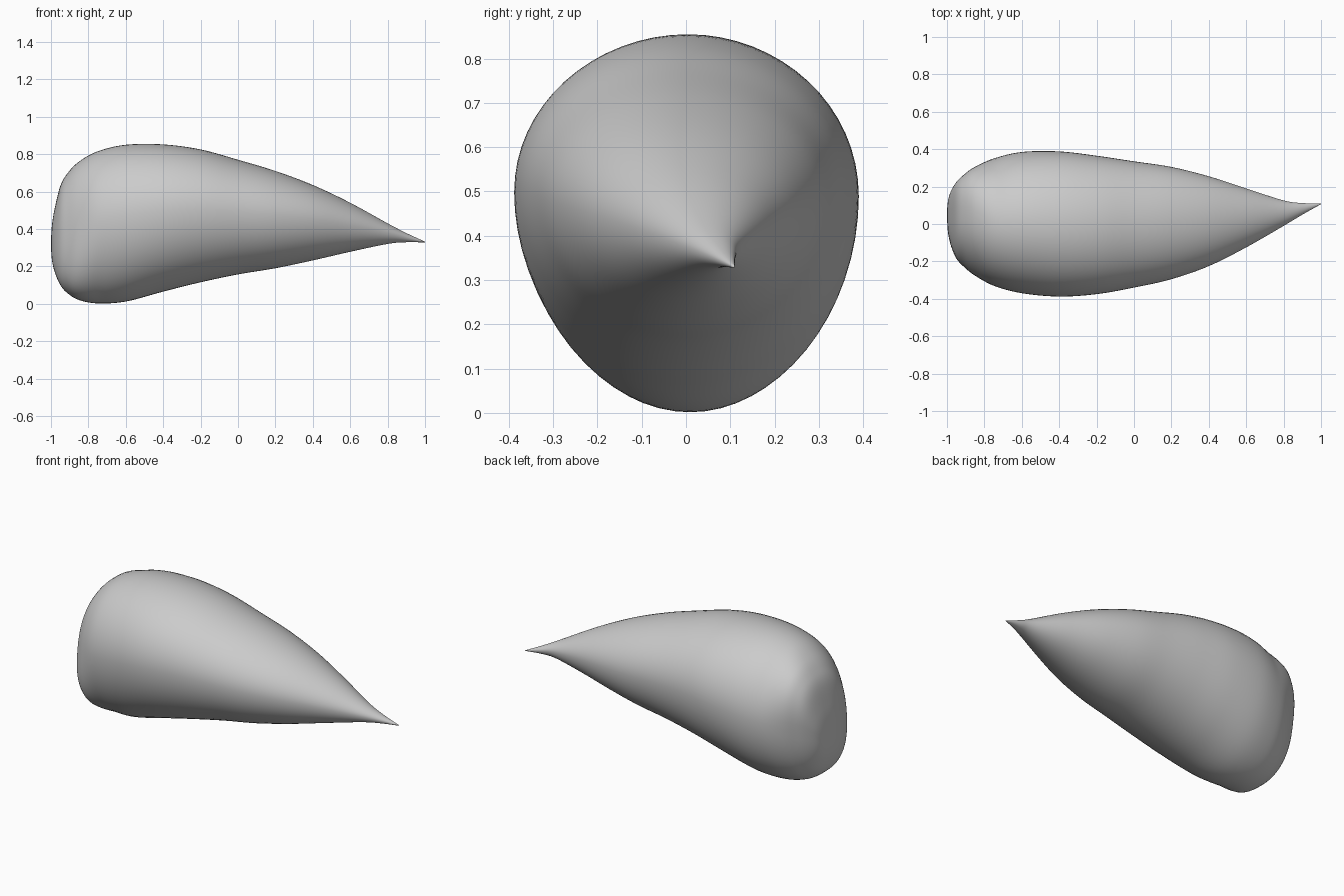
import bpy
import math

cube = bpy.data.objects.get("Cube")
if cube:
    bpy.data.objects.remove(cube, do_unlink=True)

SIDES = 64    # points around each ring
STEPS = 6     # rings between two stations

# Body stations from blunt end to tip: x, top z, bottom z, back y, front y
stations = [
    (-1, .33, .31, .06, .04),
    (-.995, .42, .235, .12, -.04),
    (-.98, .51, .17, .17, -.11),
    (-.95, .63, .10, .22, -.18),
    (-.91, .70, .055, .26, -.225),
    (-.85, .76, .02, .305, -.275),
    (-.75, .815, .002, .35, -.33),
    (-.6, .85, .012, .385, -.37),
    (-.4, .852, .065, .388, -.388),
    (-.2, .825, .115, .365, -.375),
    (0, .77, .157, .335, -.34),
    (.2, .71, .19, .305, -.295),
    (.4, .635, .232, .255, -.225),
    (.6, .54, .278, .19, -.125),
    (.8, .43, .32, .126, -.01),
    (.9, .378, .329, .112, .05),
    (1, .332, .328, .11, .106),
]


def catmull(a, b, c, d, t):
    return 0.5 * (2 * b + (c - a) * t + (2 * a - 5 * b + 4 * c - d) * t * t
                  + (3 * b - a - 3 * c + d) * t ** 3)


def smooth_stations(points):
    """Interpolate the stations with a smooth spline."""
    last = len(points) - 1
    result = []
    for i in range(last):
        near = [points[max(0, min(last, i + k))] for k in (-1, 0, 1, 2)]
        for s in range(STEPS):
            result.append([catmull(*v, s / STEPS) for v in zip(*near)])
    result.append(list(points[-1]))
    return result


def ring(x, top, bottom, back, front):
    """Egg-shaped section, widest above the middle, boxier at the blunt end."""
    middle = bottom + (top - bottom) * 0.55
    centre_y, half_y = (back + front) / 2, (back - front) / 2
    blunt = max(0.0, min(1.0, (-0.72 - x) / 0.25))
    blunt = blunt * blunt * (3 - 2 * blunt)
    skew = 0.2 * blunt
    power = 2 / (2 + 0.5 * blunt)
    points = []
    for i in range(SIDES):
        angle = math.tau * i / SIDES
        c, s = math.cos(angle), math.sin(angle)
        c = math.copysign(abs(c) ** power, c)
        s = math.copysign(abs(s) ** power, s)
        height = top - middle if s > 0 else middle - bottom
        y = centre_y + half_y * (c * math.sqrt(1 - skew * skew) + skew * s)
        points.append((x, y, middle + height * s))
    return points


# Loft the rings into one closed body
rings = [ring(*values) for values in smooth_stations(stations)]
verts = [p for r in rings for p in r]
faces = []
for r in range(len(rings) - 1):
    for i in range(SIDES):
        j = (i + 1) % SIDES
        a, b = r * SIDES, (r + 1) * SIDES
        faces.append((a + i, a + j, b + j, b + i))
faces.append(tuple(reversed(range(SIDES))))
faces.append(tuple(range(len(verts) - SIDES, len(verts))))

mesh = bpy.data.meshes.new("teardrop_body")
mesh.from_pydata(verts, [], faces)
mesh.update()
body = bpy.data.objects.new("teardrop_body", mesh)
bpy.context.collection.objects.link(body)

# Plain grey material
grey = bpy.data.materials.new("plain grey")
grey.use_nodes = True
colour = (0.6, 0.6, 0.6, 1)
grey.diffuse_color = colour
grey.node_tree.nodes["Principled BSDF"].inputs["Base Color"].default_value = colour
mesh.materials.append(grey)

# Consistent outward normals and smooth shading
bpy.ops.object.select_all(action='DESELECT')
body.select_set(True)
bpy.context.view_layer.objects.active = body
bpy.ops.object.mode_set(mode='EDIT')
bpy.ops.mesh.select_all(action='SELECT')
bpy.ops.mesh.normals_make_consistent(inside=False)
bpy.ops.object.mode_set(mode='OBJECT')
bpy.ops.object.shade_smooth()
